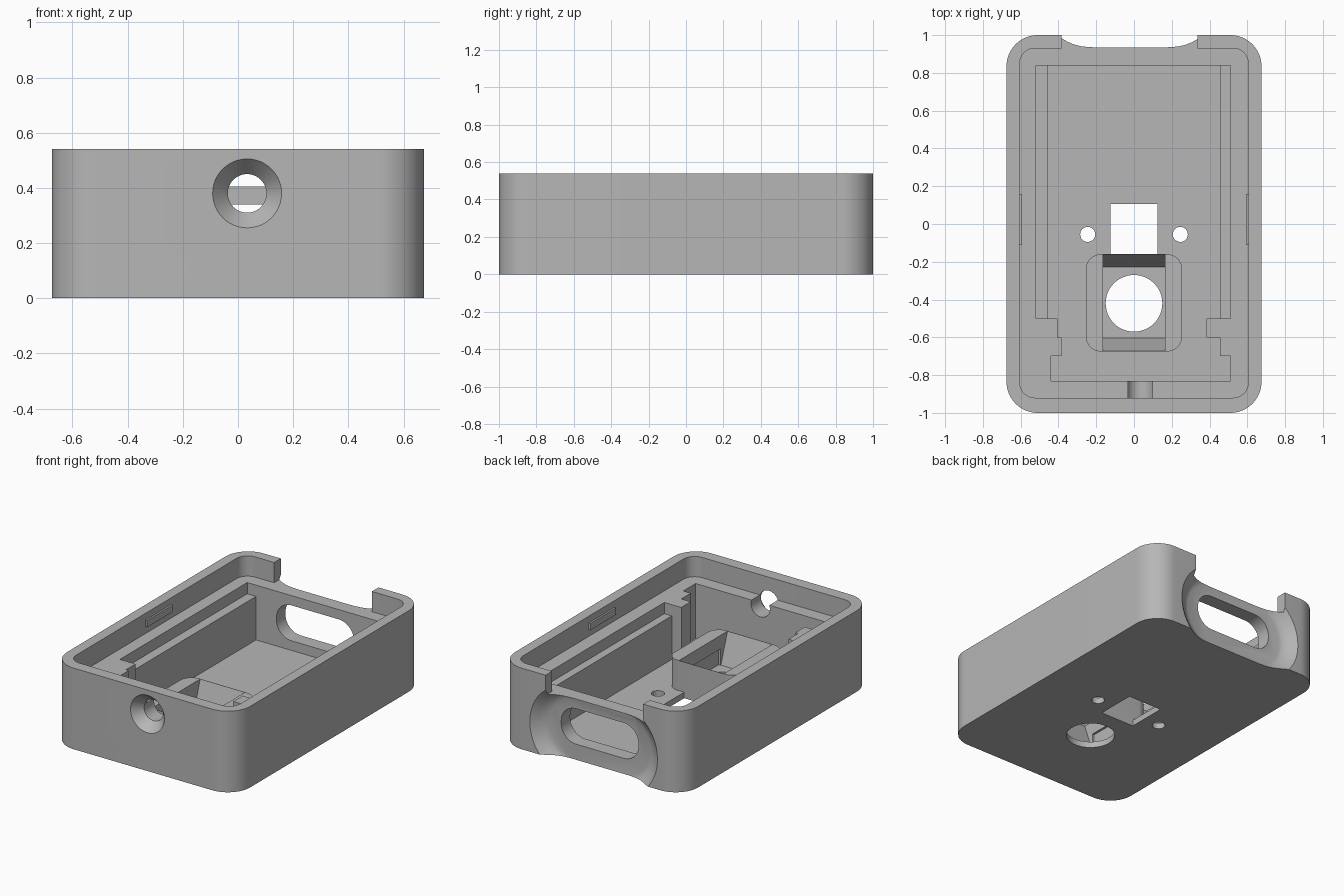
import bpy, bmesh, math
from mathutils import Vector

cube = bpy.data.objects.get("Cube")
if cube:
    bpy.data.objects.remove(cube, do_unlink=True)

grey = bpy.data.materials.new("grey_plastic")
grey.use_nodes = True
grey.diffuse_color = (0.47, 0.47, 0.47, 1)
grey.node_tree.nodes["Principled BSDF"].inputs["Base Color"].default_value = (0.47, 0.47, 0.47, 1)


def loft(name, rings):
    """Closed solid through a list of equally long point rings."""
    bm = bmesh.new()
    loops = [[bm.verts.new(p) for p in ring] for ring in rings]
    n = len(loops[0])
    for a, b in zip(loops, loops[1:]):
        for i in range(n):
            j = (i + 1) % n
            bm.faces.new((a[i], a[j], b[j], b[i]))
    bm.faces.new(loops[0][::-1])
    bm.faces.new(loops[-1])
    bmesh.ops.recalc_face_normals(bm, faces=bm.faces)
    mesh = bpy.data.meshes.new(name)
    bm.to_mesh(mesh)
    bm.free()
    mesh.materials.append(grey)
    obj = bpy.data.objects.new(name, mesh)
    bpy.context.collection.objects.link(obj)
    return obj


def rounded(cx, cy, hw, hh, r, steps=12):
    """Rounded rectangle outline; a circle when r equals both half sizes."""
    pts = []
    for q, (sx, sy) in enumerate(((1, 1), (-1, 1), (-1, -1), (1, -1))):
        for k in range(steps + 1):
            a = math.pi / 2 * (q + k / steps)
            pts.append((cx + sx * (hw - r) + r * math.cos(a),
                        cy + sy * (hh - r) + r * math.sin(a)))
    clean = []
    for p in pts:
        if not clean or (Vector(p) - Vector(clean[-1])).length > 1e-5:
            clean.append(p)
    if (Vector(clean[0]) - Vector(clean[-1])).length < 1e-5:
        clean.pop()
    return clean


def rect(x0, x1, y0, y1):
    return [(x0, y0), (x1, y0), (x1, y1), (x0, y1)]


def upright(name, outline, z0, z1):
    return loft(name, [[(x, y, z) for x, y in outline] for z in (z0, z1)])


def along_y(name, sections):
    """Solid from (y, outline in x and z) sections."""
    return loft(name, [[(x, y, z) for x, z in outline] for y, outline in sections])


def cut(obj, *cutters):
    for c in cutters:
        mod = obj.modifiers.new("cut", 'BOOLEAN')
        mod.operation = 'DIFFERENCE'
        mod.solver = 'EXACT'
        mod.object = c
        bpy.context.view_layer.update()
        dg = bpy.context.evaluated_depsgraph_get()
        mesh = bpy.data.meshes.new_from_object(obj.evaluated_get(dg))
        obj.modifiers.clear()
        obj.data = mesh
        bpy.data.objects.remove(c, do_unlink=True)


FLOOR, STEP, LEDGE, TOP = 0.04, 0.33, 0.405, 0.54

# Case shell with its open upper part
case = upright("case_shell", rounded(0, 0, 0.675, 1, 0.165, 16), 0, TOP)
cut(case, upright("upper_space", rounded(0, 0.005, 0.605, 0.925, 0.08), LEDGE, 0.7))

# Stepped pocket: shallow side steps, then the deep well with notched front end
cut(case, upright("side_steps", rect(-0.52, 0.51, -0.5, 0.84), STEP, 0.6))
well = [(0.455, 0.84), (-0.455, 0.84), (-0.455, -0.5), (-0.405, -0.5),
        (-0.405, -0.6), (-0.385, -0.6), (-0.385, -0.7), (-0.44, -0.7),
        (-0.44, -0.83), (0.51, -0.83), (0.51, -0.7), (0.455, -0.7),
        (0.455, -0.6), (0.385, -0.6), (0.385, -0.5), (0.455, -0.5)]
cut(case, upright("well", well, FLOOR, 0.6))

# Floor openings
cut(case,
    upright("square_opening", rect(-0.125, 0.125, -0.16, 0.105), -0.1, 0.2),
    upright("round_opening", rounded(0, -0.42, 0.15, 0.15, 0.15), -0.1, 0.2),
    *[upright("screw_hole", rounded(s * 0.245, -0.055, 0.04, 0.04, 0.04, 6), -0.1, 0.2)
      for s in (-1, 1)])

# Front hole with a conical mouth


def disc(r):
    return rounded(0.033, 0.38, r, r, r)


cut(case, along_y("front_hole", [(-1.02, disc(0.142)), (-1, disc(0.125)),
                                 (-0.935, disc(0.07)), (-0.8, disc(0.07))]))

# Back scoop flaring outward, slot through it, and the gap above
flare = [(0.935, 0), (0.941, 0.02), (0.952, 0.04), (0.967, 0.06),
         (0.983, 0.078), (1, 0.1), (1.02, 0.125)]
cut(case,
    along_y("scoop", [(y, rounded(-0.02, 0.2, 0.37 + o, 0.205 + o, 0.2 + o))
                      for y, o in flare]),
    along_y("slot", [(y, rounded(-0.02, 0.222, 0.285, 0.118, 0.11))
                     for y in (0.8, 1.1)]),
    upright("gap", rect(-0.385, 0.335, 0.9, 1.1), LEDGE, 0.7))

# Raised hopper around the round opening, with sloped ends
hopper = upright("hopper", rounded(0, -0.4175, 0.255, 0.2575, 0.08), FLOOR - 0.005, 0.24)
cut(hopper,
    upright("hopper_well", rect(-0.18, 0.18, -0.6, -0.23), -0.1, 0.15),
    loft("hopper_slopes", [
        [(x, y, 0.03) for x, y in rect(-0.165, 0.165, -0.6, -0.23)],
        [(x, y, 0.25) for x, y in rect(-0.165, 0.165, -0.676, -0.159)]]))

# Snap ridges inside the side walls
for side, s in (("right", -1), ("left", 1)):
    xs = sorted((s * 0.593, s * 0.615))
    upright(side + "_snap_ridge", rect(xs[0], xs[1], -0.11, 0.16), 0.45, 0.495)

# Smooth the rounded surfaces, keep edges sharp
bpy.ops.object.select_all(action='DESELECT')
for obj in (case, hopper):
    obj.select_set(True)
bpy.context.view_layer.objects.active = case
bpy.ops.object.shade_smooth_by_angle(angle=math.radians(30))
